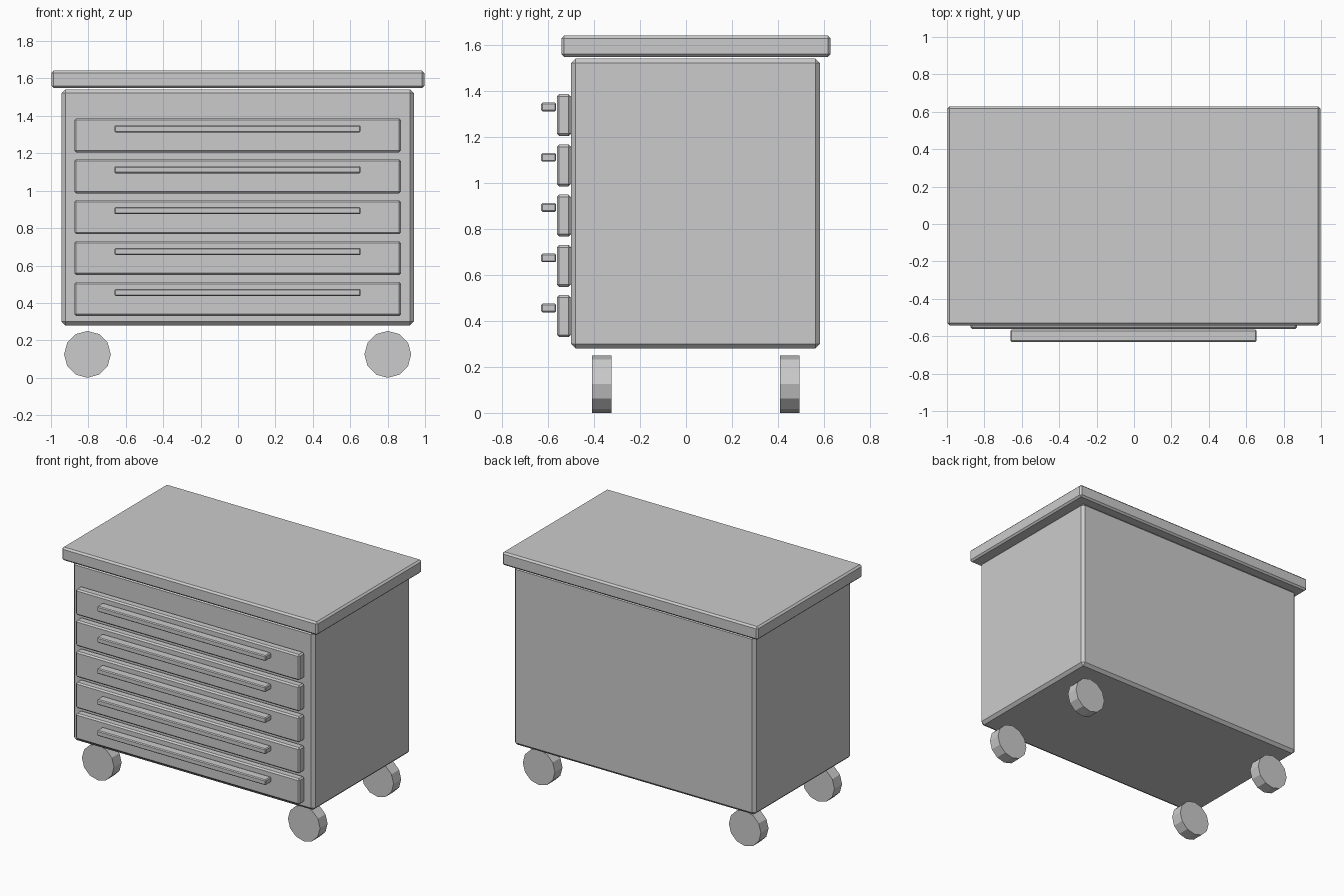
import bpy
import math

cube = bpy.data.objects.get("Cube")
if cube:
    bpy.data.objects.remove(cube, do_unlink=True)

# Single grey material
grey = bpy.data.materials.new("plain grey")
grey.use_nodes = True
colour = (0.6, 0.6, 0.6, 1)
grey.diffuse_color = colour
grey.node_tree.nodes["Principled BSDF"].inputs["Base Color"].default_value = colour


def box(name, low, high, bevel):
    """Box between two corners, with chamfered edges."""
    centre = [(a + b) / 2 for a, b in zip(low, high)]
    bpy.ops.mesh.primitive_cube_add(size=1, location=centre)
    ob = bpy.context.object
    ob.name = name
    ob.scale = [b - a for a, b in zip(low, high)]
    bpy.ops.object.transform_apply(location=False, rotation=False, scale=True)
    mod = ob.modifiers.new("chamfer", 'BEVEL')
    mod.width = bevel
    mod.segments = 1
    ob.data.materials.append(grey)
    return ob


def wheel(name, x, y):
    """Twelve-sided wheel rolling along x."""
    bpy.ops.mesh.primitive_cylinder_add(
        vertices=12, radius=0.125, depth=0.085,
        location=(x, y, 0.125), rotation=(math.pi / 2, 0, 0))
    ob = bpy.context.object
    ob.name = name
    ob.data.materials.append(grey)


# Cabinet and worktop
box("cabinet_body", (-0.943, -0.5, 0.28), (0.94, 0.583, 1.542), 0.02)
box("worktop", (-0.998, -0.542, 1.549), (0.996, 0.629, 1.642), 0.012)

# Drawers with long bar handles, bottom to top
for i in range(5):
    z = 0.421 + i * 0.2187
    box(f"drawer_{i + 1}", (-0.875, -0.562, z - 0.091), (0.871, -0.501, z + 0.091), 0.01)
    box(f"drawer_handle_{i + 1}", (-0.66, -0.63, z + 0.016), (0.656, -0.565, z + 0.054), 0.006)

# Four wheels
for end, y in (("front", -0.367), ("back", 0.452)):
    for side, x in (("left", 0.801), ("right", -0.805)):
        wheel(f"{end}_{side}_wheel", x, y)
